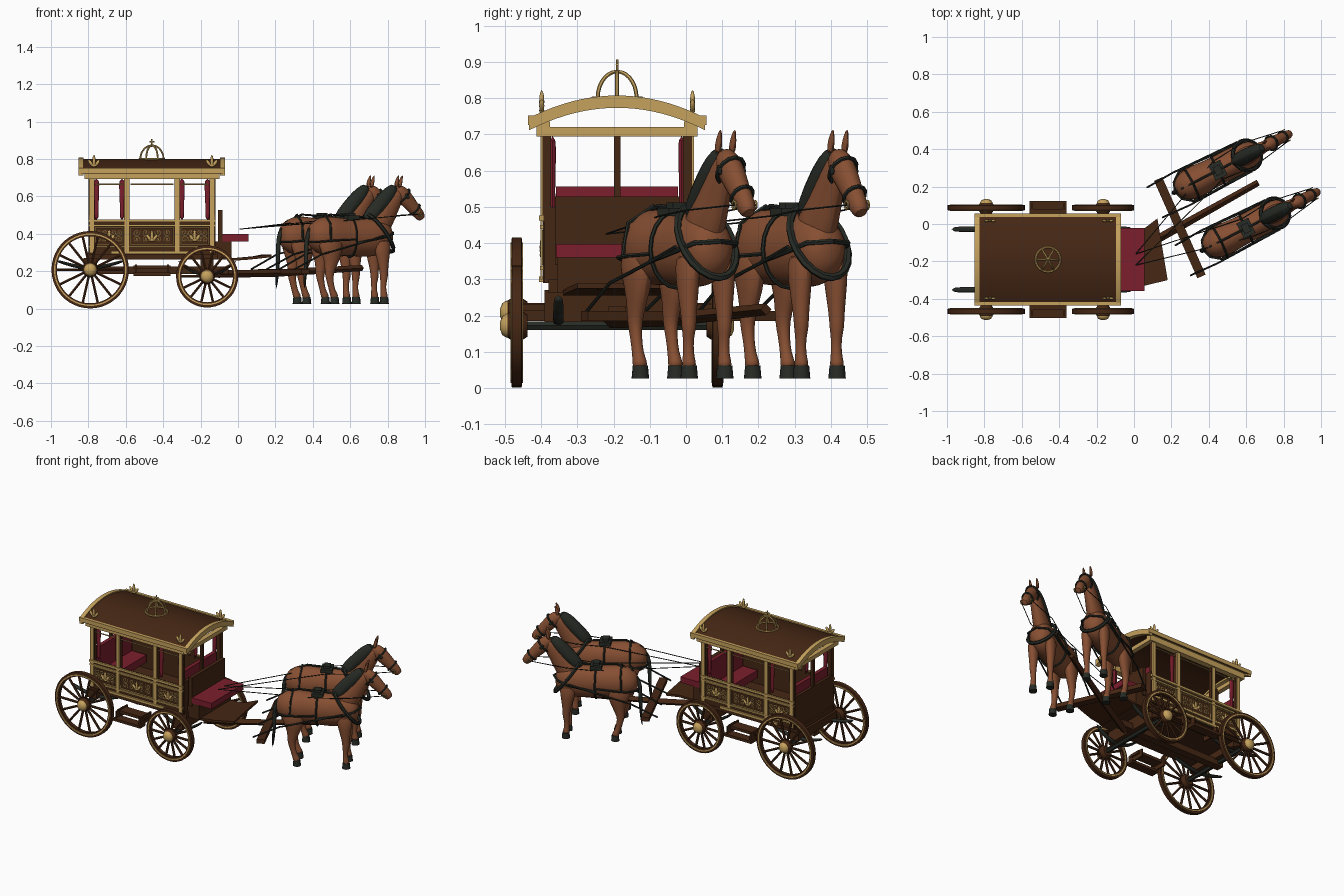
import bpy, bmesh, math
from mathutils import Matrix, Vector
from math import sin, cos, pi

if "Cube" in bpy.data.objects:
    bpy.data.objects.remove(bpy.data.objects["Cube"])

def material(name, rgb):
    m = bpy.data.materials.new(name); m.diffuse_color = (*rgb, 1); return m
WOOD = material("dark wood", (.06, .02, .007))
GOLD = material("gold", (.56, .36, .11))
RED = material("red velvet", (.2, .013, .026))
COAT = material("chestnut coat", (.24, .078, .032))
DARK = material("black leather", (.02, .024, .018))
GREY = material("pale grey", (.5, .5, .48))
M = Matrix.Identity(4)          # placement of the part group being built

def add(name, bm, mat, smooth=False):
    me = bpy.data.meshes.new(name)
    bmesh.ops.recalc_face_normals(bm, faces=bm.faces)
    bm.to_mesh(me); bm.free(); me.materials.append(mat)
    if smooth:
        me.polygons.foreach_set("use_smooth", [True] * len(me.polygons))
        me.set_sharp_from_angle(angle=math.radians(40))
    o = bpy.data.objects.new(name, me); bpy.context.collection.objects.link(o)
    o.matrix_world = M
    return o

def boxes(name, spans, mat, both=False):
    """boxes from (x0,x1,y0,y1,z0,z1); both = mirror across y"""
    bm = bmesh.new()
    for x0, x1, y0, y1, z0, z1 in spans:
        for s in ((1, -1) if both else (1,)):
            T = Matrix.Translation(((x0+x1)/2, s*(y0+y1)/2, (z0+z1)/2))
            bmesh.ops.create_cube(bm, size=1, matrix=T @ Matrix.Diagonal((x1-x0, y1-y0, z1-z0, 1)))
    return add(name, bm, mat)

def wires(name, paths, r, mat):
    cu = bpy.data.curves.new(name, 'CURVE'); cu.dimensions = '3D'
    cu.bevel_depth = r; cu.bevel_resolution = 1; cu.use_fill_caps = True
    for pts in paths:
        sp = cu.splines.new('POLY'); sp.points.add(len(pts) - 1)
        for p, q in zip(sp.points, pts): p.co = (*q, 1)
    tmp = bpy.data.objects.new(name, cu)
    bm = bmesh.new(); bm.from_mesh(bpy.data.meshes.new_from_object(tmp))
    bpy.data.objects.remove(tmp); bpy.data.curves.remove(cu)
    return add(name, bm, mat, True)

def loft(name, secs, mat, y=0, n=12, sub=1):
    """elliptic sections (x, z, radius in the xz plane, radius across)"""
    bm = bmesh.new(); rings = []
    P = [Vector((x, y, z)) for x, z, a, b in secs]
    for i, (x, z, a, b) in enumerate(secs):
        t = (P[min(i+1, len(P)-1)] - P[max(i-1, 0)]).normalized()
        nrm = Vector((0, 1, 0)).cross(t)
        rings.append([bm.verts.new(P[i] + nrm*a*cos(2*pi*k/n) + Vector((0, b*sin(2*pi*k/n), 0))) for k in range(n)])
    for A, B in zip(rings, rings[1:]):
        for k in range(n): bm.faces.new((A[k], A[(k+1) % n], B[(k+1) % n], B[k]))
    bm.faces.new(rings[0]); bm.faces.new(rings[-1])
    o = add(name, bm, mat, True)
    if sub: o.modifiers.new("round", 'SUBSURF').levels = sub
    return o

def lathe(name, prof, loc, mat, n=40, closed=False):
    """turn a profile of (radius, y) about the y axis"""
    bm = bmesh.new(); L = Vector(loc)
    R = [[bm.verts.new(L + Vector((r*cos(2*pi*k/n), y, r*sin(2*pi*k/n)))) for r, y in prof] for k in range(n)]
    m = len(prof)
    for k in range(n):
        for j in range(m if closed else m-1):
            bm.faces.new((R[k][j], R[k][(j+1) % m], R[(k+1) % n][(j+1) % m], R[(k+1) % n][j]))
    if not closed:
        for j in (0, m-1): bm.faces.new([R[k][j] for k in range(n)])
    return add(name, bm, mat, True)

def fleurs(name, spots, s):
    """three-leaf ornaments standing at spots, height about 2*s"""
    bm = bmesh.new()
    for p in spots:
        for dx, dz, ang, h in ((0, 1.1, 0, .9), (.5, .8, .6, .6), (-.5, .8, -.6, .6), (0, .45, pi/2, .5)):
            T = Matrix.Translation(Vector(p) + Vector((dx*s, 0, dz*s))) @ Matrix.Rotation(ang, 4, 'Y')
            bmesh.ops.create_icosphere(bm, subdivisions=2, radius=1, matrix=T @ Matrix.Diagonal((.25*s, .2*s, h*s, 1)))
    return add(name, bm, GOLD, True)

def arch(name, x0, x1, lo, hi, mat, n=20):
    bm = bmesh.new(); rows = []
    for i in range(n+1):
        y = -.243 + .486*i/n; z = .735 + .062*(1-(y/.243)**2)
        rows.append([bm.verts.new((x, y, z+d)) for x, d in ((x0, lo), (x1, lo), (x1, hi), (x0, hi))])
    for A, B in zip(rows, rows[1:]):
        for k in range(4): bm.faces.new((A[k], A[(k+1) % 4], B[(k+1) % 4], B[k]))
    bm.faces.new(rows[0]); bm.faces.new(rows[-1])
    return add(name, bm, mat, True)

# ---------------- carriage ----------------
M = Matrix.Translation((0, -.19, 0))
for tag, cx, r in (("rear", -.79, .207), ("front", -.165, .166)):
    cz = .208 if tag == "rear" else .172
    for s in (-1, 1):
        c = (cx, s*.277, cz)
        lathe(tag+"_wheel_rim", [(r-.028, -.011), (r-.028, .011), (r-.006, .015), (r, .013), (r, -.013), (r-.006, -.015)], c, WOOD, 44, True)
        for f in (-1, 1):
            lathe(tag+"_rim_band", [(r-.02, f*.011), (r-.02, f*.017), (r-.013, f*.017), (r-.013, f*.011)], c, GOLD, 44, True)
        wires(tag+"_wheel_spokes", [[(cx+cos(a)*.03, s*.277, cz+sin(a)*.03), (cx+cos(a)*(r-.02), s*.277, cz+sin(a)*(r-.02))]
              for a in (2*pi*k/14 for k in range(14))], .0075, WOOD)
        lathe(tag+"_hub", [(.03, -.03), (.042, -.012), (.042, .012), (.03, .03)], c, WOOD, 20)
        lathe(tag+"_hub_cap", [(.033, s*.015), (.033, s*.028), (.026, s*.04), (.01, s*.046)], c, GOLD, 20)
    wires(tag+"_axle", [[(cx, -.27, cz), (cx, .27, cz)]], .014, DARK)
    boxes(tag+"_bolster", [(cx-.035, cx+.035, -.2, .2, cz+.01, .27)], WOOD)
    w = .19 if tag == "rear" else .16
    for s in (-1, 1):      # leaf springs
        loft(tag+"_spring", [(cx-w, .26, .008, .016), (cx-w/2, cz+.02, .01, .016), (cx, cz+.008, .014, .016),
             (cx+w/2, cz+.02, .01, .016), (cx+w, .26, .008, .016)], DARK, s*.162, 8)
boxes("perch_beam", [(-.82, -.05, -.025, .025, .185, .225)], WOOD)
boxes("side_steps", [(-.56, -.36, .2, .27, .212, .23), (-.56, -.36, .255, .312, .175, .192),
      (-.55, -.54, .18, .3, .185, .235), (-.38, -.37, .18, .3, .185, .235)], WOOD, True)

# body tub
boxes("floor", [(-.81, -.11, -.19, .19, .262, .3)], WOOD)
boxes("side_panels", [(-.795, -.125, .188, .204, .29, .47)], WOOD, True)
boxes("end_panels", [(-.8, -.782, -.2, .2, .29, .5), (-.138, -.12, -.2, .2, .29, .5)], WOOD)
PX = (-.782, -.595, -.325, -.138)
boxes("window_posts", [(x-.014, x+.014, .182, .206, .46, .71) for x in PX], WOOD, True)
boxes("post_facings", [(x-.012, x+.012, .206, .212, .3, .7) for x in PX], GOLD, True)
boxes("end_window_posts", [(x-.009, x+.009, -.009, .009, .49, .71) for x in (-.79, -.13)], WOOD)
boxes("gold_rails", [(-.8, -.12, .203, .213, .44, .45), (-.8, -.12, .203, .216, .462, .476), (-.8, -.12, .203, .213, .326, .336),
      (-.68, -.26, .203, .215, .292, .308)], GOLD, True)
boxes("cornice_sides", [(-.82, -.1, .185, .222, .694, .735)], GOLD, True)
boxes("cornice_ends", [(-.82, -.79, -.222, .222, .694, .72), (-.13, -.1, -.222, .222, .694, .72)], GOLD)

# gilded scrollwork on the door and side panels
frames, scrolls, lilies = [], [], []
for s in (-1, 1):
    y = s*.207
    for a, b in zip(PX, PX[1:]):
        x0, x1, m = a+.02, b-.02, (a+b)/2
        frames.append([(x0, y, .342), (x1, y, .342), (x1, y, .434), (x0, y, .434), (x0, y, .342)])
        frames.append([(x0, y, .665), (x1, y, .665)])
        lilies.append((m, y, .352))
        for f in (-1, 1):
            for d in (.3, .72):
                for v in (-1, 1):
                    cx = m + f*d*(x1-x0)/2
                    scrolls.append([(cx+f*k*.0011*cos(k*.55), y, .388+v*(.018-k*.0011*sin(k*.55))) for k in range(19)])
wires("panel_frames", frames, .0035, GOLD)
wires("panel_scrolls", scrolls, .003, GOLD)
fleurs("panel_lilies", lilies, .034)

# interior
boxes("bench_seats", [(-.775, -.65, -.168, .168, .35, .4), (-.27, -.145, -.168, .168, .35, .4)], RED)
boxes("bench_backs", [(-.78, -.755, -.168, .168, .38, .556), (-.165, -.14, -.168, .168, .38, .556)], RED)
for s in (-1, 1):
    for x in (-.757, -.62, -.3, -.163):
        loft("curtain", [(x, .7, .018, .011), (x, .62, .017, .01), (x, .55, .011, .007), (x, .47, .016, .01)], RED, s*.178, 8)

# roof, crown and finials
arch("roof_skin", -.84, -.08, -.012, .003, WOOD)
for x in (-.852, -.096): arch("roof_end_arch", x, x+.027, -.024, .01, GOLD)
boxes("roof_eaves", [(-.852, -.069, .228, .246, .726, .752)], GOLD, True)
fleurs("roof_finials", [(x, s*.208, .75) for x in (-.77, -.14) for s in (-1, 1)], .036)
K = Vector((-.46, 0, .8))
ring = [K + Vector((.066*cos(a), .066*sin(a), 0)) for a in (2*pi*k/24 for k in range(25))]
bows = [[K + Vector((.062*cos(t)*cos(h), .062*cos(t)*sin(h), .073*sin(t))) for t in (pi*k/14 for k in range(15))] for h in (0, pi/3, 2*pi/3)]
wires("crown", [ring] + bows, .0055, GOLD)
wires("crown_cross", [[K+Vector((0, 0, .065)), K+Vector((0, 0, .107))], [K+Vector((-.014, 0, .093)), K+Vector((.014, 0, .093))]], .004, GOLD)

# driver's seat and footboard
boxes("driver_seat_cushion", [(-.085, .057, -.168, .168, .36, .398)], RED)
boxes("driver_seat_back", [(-.106, -.083, -.172, .172, .34, .528)], WOOD)
boxes("driver_seat_base", [(-.12, -.035, -.165, .165, .262, .36)], WOOD)
bm = bmesh.new()
f = bm.faces.new([bm.verts.new((x, y, z)) for x, y, z in ((-.04, .16, .255), (.06, .17, .262), (.125, .22, .275), (.18, -.11, .275), (.055, -.14, .262), (-.04, -.15, .255))])
top = bmesh.ops.extrude_face_region(bm, geom=[f])
bmesh.ops.translate(bm, vec=(0, 0, .014), verts=[v for v in top['geom'] if isinstance(v, bmesh.types.BMVert)])
add("footboard", bm, WOOD)

# pole and crossbar, swung to the left
A = math.radians(27)
M = Matrix.Translation((-.06, -.185, 0)) @ Matrix.Rotation(math.radians(29.3), 4, 'Z')
loft("draught_pole", [(-.05, .185, .02, .022), (.3, .19, .02, .022), (.83, .217, .016, .017)], WOOD, 0, 4, 0)
M = Matrix.Translation((.245, -.02, 0)) @ Matrix.Rotation(math.radians(24), 4, 'Z')
boxes("crossbar", [(-.024, .024, -.285, .285, .185, .212)], WOOD)

# ---------------- horses ----------------
def loop(c, top, half, n=20):
    """closed strap round the body: centre (x,z), vector to its top, half width"""
    return [(c[0]+top[0]*cos(a), half*sin(a), c[1]+top[1]*cos(a)) for a in (2*pi*k/n for k in range(n+1))]

for ox, oy in ((.492, -.077), (.342, .233)):
    H = M = Matrix.Translation((ox, oy, 0)) @ Matrix.Rotation(A, 4, 'Z')
    loft("horse_body", [(-.13, .4, .03, .025), (-.115, .4, .065, .055), (-.07, .392, .1, .083), (0, .388, .11, .09), (.07, .384, .1, .08),
         (.15, .38, .103, .08), (.23, .38, .107, .082), (.3, .385, .1, .077), (.345, .39, .075, .06), (.368, .39, .035, .03)], COAT, n=16)
    loft("horse_neck", [(.24, .4, .09, .06), (.305, .465, .075, .047), (.355, .545, .058, .038), (.4, .605, .046, .032), (.425, .635, .03, .025)], COAT)
    loft("horse_head", [(.395, .65, .02, .02), (.415, .63, .04, .034), (.45, .592, .046, .037), (.5, .54, .034, .028), (.54, .497, .031, .027), (.555, .478, .02, .018)], COAT)
    loft("horse_mane", [(.215, .462, .035, .03), (.25, .497, .05, .045), (.31, .566, .048, .043), (.36, .62, .044, .038), (.395, .656, .025, .02)], DARK, n=8)
    loft("horse_tail", [(-.115, .44, .012, .012), (-.145, .38, .014, .014), (-.142, .25, .013, .015), (-.155, .1, .005, .006)], DARK, n=8)
    for s in (-1, 1):
        y = s*.055
        loft("horse_ear", [(.405, .645, .013, .012), (.413, .685, .012, .01), (.424, .714, .003, .003)], COAT, s*.022, 8)
        loft("front_leg", [(.285, .38, .06, .032), (.288, .29, .042, .032), (.294, .21, .024, .022), (.296, .165, .023, .021), (.292, .14, .016, .015),
             (.292, .095, .015, .015), (.296, .07, .021, .02), (.297, .055, .02, .02)], COAT, y)
        loft("hind_leg", [(-.03, .39, .085, .04), (-.015, .3, .065, .038), (-.022, .235, .035, .026), (-.035, .185, .026, .021), (-.026, .14, .018, .016),
             (-.015, .095, .017, .016), (-.003, .07, .022, .021), (0, .055, .021, .021)], COAT, y)
        for x in (0, .297):
            loft("hoof", [(x, .026, .025, .024), (x, .062, .021, .021)], DARK, y, 12, 0)
        loft("blinker", [(.432, .615, .014, .005), (.458, .588, .014, .005)], DARK, s*.037, 8)
    # harness
    wires("harness_collar", [loop((.295, .405), (-.075, .1), .082)], .011, DARK)
    wires("harness_straps", [loop((.12, .383), (0, .107), .085), loop((.44, .6), (.032, .036), .039, 12), loop((.51, .53), (.024, .026), .031, 12),
          [(.2, s*.0, .49) for s in (0, 1)] + [(.12, 0, .495), (0, 0, .503), (-.1, 0, .462)]], .006, DARK)
    wires("breeching", [[(.12, .086, .37), (.0, .093, .365), (-.07, .088, .36), (-.12, .05, .355), (-.137, 0, .355),
          (-.12, -.05, .355), (-.07, -.088, .36), (0, -.093, .365), (.12, -.086, .37)],
          [(-.04, .09, .36), (-.035, .075, .455), (-.03, 0, .502), (-.035, -.075, .455), (-.04, -.09, .36)]], .006, DARK)
    wires("breast_strap", [[(.12, .086, .35), (.28, .083, .38), (.345, .065, .4), (.378, 0, .405), (.345, -.065, .4), (.28, -.083, .38), (.12, -.086, .35)]], .007, DARK)
    boxes("saddle_pad", [(.085, .155, -.045, .045, .475, .497), (.1, .14, -.025, .025, .495, .512)], DARK)
    wires("bit_rings", [[(.525+.011*cos(a), s*.032, .505+.011*sin(a)) for a in (pi*k/6 for k in range(13))] for s in (-1, 1)], .0035, GOLD)
    if oy < 0:
        loft("face_blaze", [(.456, .634, .003, .006), (.49, .593, .003, .007), (.527, .548, .003, .006)], GREY, 0, 6)
    wires("traces", [[(-.26, s*.09, .21), (-.1, s*.098, .29), (.12, s*.092, .345), (.28, s*.088, .39)] for s in (-1, 1)], .005, DARK)
    # reins run from the driver's seat over the saddle to the bit
    M = Matrix.Identity(4)
    wires("reins", [[Vector((.01, -.19+s*.03, .425)), H @ Vector((.12, s*.055, .475)), H @ Vector((.3, s*.07, .49)), H @ Vector((.525, s*.032, .505))]
          for s in (-1, 1)], .0025, DARK)

for m in bpy.data.materials:
    if m.users and not m.is_grease_pencil:
        m.use_nodes = True
        m.node_tree.nodes["Principled BSDF"].inputs["Base Color"].default_value = m.diffuse_color
